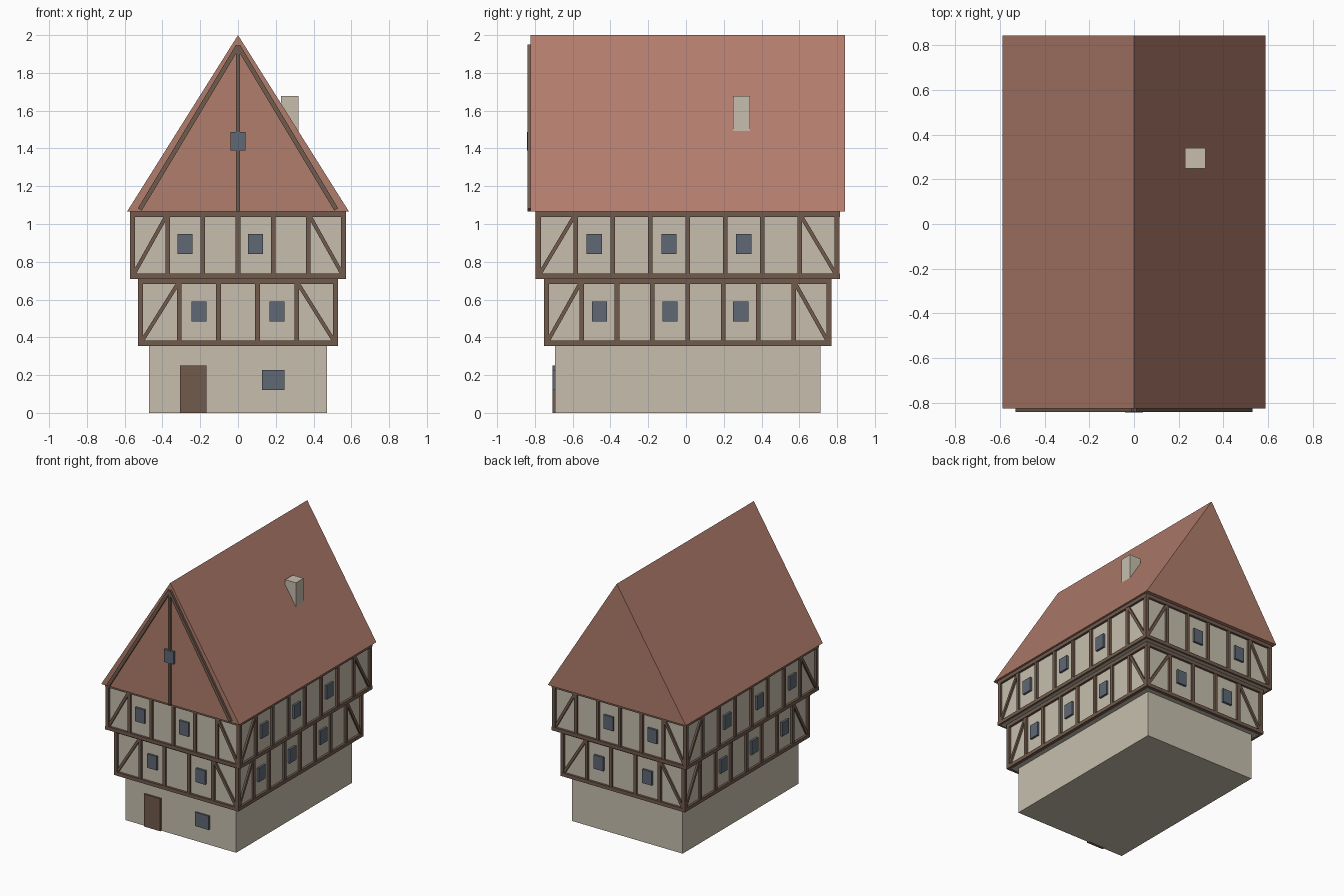
import bpy, bmesh, math
from mathutils import Matrix, Vector

cube = bpy.data.objects.get("Cube")
if cube:
    bpy.data.objects.remove(cube, do_unlink=True)

YC = 0.009      # depth centre of the house body
BEAM = 0.027    # width of corner posts and rails


def material(name, rgb):
    m = bpy.data.materials.new(name)
    m.use_nodes = True
    m.diffuse_color = (*rgb, 1)
    m.node_tree.nodes["Principled BSDF"].inputs["Base Color"].default_value = (*rgb, 1)
    return m


plaster = material("plaster", (0.57, 0.52, 0.42))
tile = material("roof_tile", (0.44, 0.205, 0.15))
timber = material("timber", (0.165, 0.105, 0.075))
glass = material("window_glass", (0.115, 0.14, 0.175))


def finish(name, bm, mat):
    bmesh.ops.recalc_face_normals(bm, faces=bm.faces)
    mesh = bpy.data.meshes.new(name)
    bm.to_mesh(mesh)
    bm.free()
    mesh.materials.append(mat)
    ob = bpy.data.objects.new(name, mesh)
    bpy.context.collection.objects.link(ob)
    return ob


def add_box(bm, centre, size, frame=Matrix(), tilt=0.0):
    m = (frame @ Matrix.Translation(centre) @ Matrix.Rotation(tilt, 4, 'Y')
         @ Matrix.Diagonal((*size, 1)))
    bmesh.ops.create_cube(bm, size=1, matrix=m)


def add_bar(bm, frame, a, b, width, out):
    """Beam on a facade between two (across, height) points."""
    d = Vector(b) - Vector(a)
    mid = (Vector(a) + Vector(b)) / 2
    add_box(bm, (mid.x, out / 2 - 0.005, mid.y), (d.length, out + 0.01, width),
            frame, -math.atan2(d.y, d.x))


def single_box(name, centre, size, mat):
    bm = bmesh.new()
    add_box(bm, centre, size)
    return finish(name, bm, mat)


def facade(axis, sign, dist):
    """Frame whose local x runs along the wall and local y points outward."""
    if axis == 'Y':
        return Matrix(((1, 0, 0, 0), (0, sign, 0, YC + sign * dist), (0, 0, 1, 0), (0, 0, 0, 1)))
    return Matrix(((0, sign, 0, sign * dist), (1, 0, 0, YC), (0, 0, 1, 0), (0, 0, 0, 1)))


def storey(name, hx, hy, z0, z1, front_bays):
    """Jettied storey with timber frame and windows on all four sides."""
    single_box(name + "_walls", (0, YC, (z0 + z1) / 2), (2 * hx, 2 * hy, z1 - z0), plaster)
    beams, panes = bmesh.new(), bmesh.new()
    out = 0.017
    zl, zh = z0 + BEAM / 2, z1 - BEAM / 2
    for axis, dist, half, bays in (('Y', hy, hx, front_bays), ('X', hx, hy, 8)):
        edge = half + out - BEAM / 2
        step = 2 * edge / bays
        for sign in (-1, 1):
            f = facade(axis, sign, dist)
            # sill and head rails
            for z in (zl, zh):
                add_bar(beams, f, (-half - out, z), (half + out, z), BEAM, out)
            # studs between the bays
            for i in range(1, bays):
                u = -edge + i * step
                add_bar(beams, f, (u, zl), (u, zh), 0.024, out - 0.002)
            # corner braces
            for s in (-1, 1):
                add_bar(beams, f, (s * (edge - 0.008), z0 + 0.025),
                        (s * (edge - step + 0.008), z1 - 0.025), 0.02, out - 0.004)
            # windows in every second bay
            for i in range(1, bays - 1, 2):
                add_box(panes, (-edge + (i + 0.5) * step, 0.005, z0 + 0.183),
                        (0.08, 0.022, 0.106), f)
    # corner posts
    for sx in (-1, 1):
        for sy in (-1, 1):
            off = out - BEAM / 2 - 0.0005
            add_box(beams, (sx * (hx + off), YC + sy * (hy + off), (z0 + z1) / 2),
                    (BEAM, BEAM, z1 - z0 - 0.002))
    finish(name + "_timber_frame", beams, timber)
    finish(name + "_windows", panes, glass)


# Ground floor with door and window
single_box("ground_floor", (0, YC, 0.178), (0.94, 1.406, 0.356), plaster)
wall_y = YC - 0.703
single_box("front_door", (-0.237, wall_y, 0.125), (0.14, 0.026, 0.25), timber)
single_box("ground_window", (0.187, wall_y, 0.173), (0.118, 0.026, 0.106), glass)

# Two overhanging storeys
storey("lower_storey", 0.513, 0.745, 0.355, 0.71, 5)
storey("upper_storey", 0.556, 0.788, 0.71, 1.065, 6)

# Roof prism
EAVE, RIDGE, ROOF_X, ROOF_Y = 1.065, 2.0, 0.588, 0.833
bm = bmesh.new()
tri = bm.faces.new([bm.verts.new((x, YC - ROOF_Y, z))
                    for x, z in ((-ROOF_X, EAVE), (ROOF_X, EAVE), (0, RIDGE))])
ext = bmesh.ops.extrude_face_region(bm, geom=[tri], use_keep_orig=True)
bmesh.ops.translate(bm, vec=(0, 2 * ROOF_Y, 0),
                    verts=[v for v in ext["geom"] if isinstance(v, bmesh.types.BMVert)])
finish("roof", bm, tile)

# Gable timbers and attic window on the front
f = facade('Y', -1, ROOF_Y)
bm = bmesh.new()
for s in (-1, 1):
    add_bar(bm, f, (s * 0.52, 1.077), (0, 1.943), 0.024, 0.016)
add_bar(bm, f, (0, EAVE), (0, 1.94), 0.02, 0.014)
finish("gable_timbers", bm, timber)
single_box("attic_window", (0, YC - ROOF_Y - 0.005, 1.438), (0.08, 0.027, 0.096), glass)

# Chimney
single_box("chimney", (0.274, 0.294, 1.539), (0.092, 0.092, 0.276), plaster)
